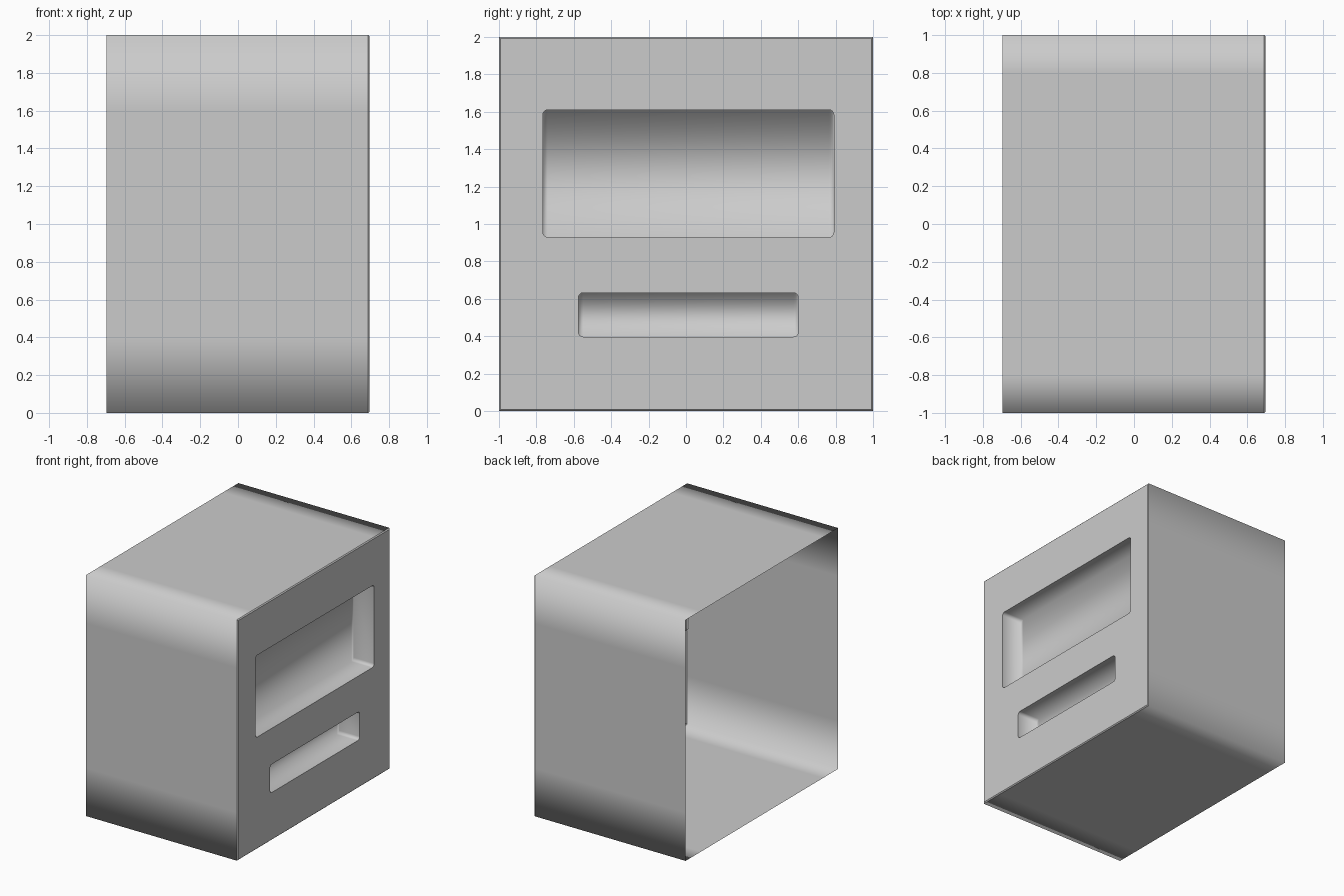
import bpy, bmesh, math

if "Cube" in bpy.data.objects:
    bpy.data.objects.remove(bpy.data.objects["Cube"])

HALF_X = 0.697      # half depth of the housing
BEVEL = 0.008       # tiny chamfer around the front panel
DEPTH = 0.19        # depth of the recesses


def make_object(name, bm):
    mesh = bpy.data.meshes.new(name)
    bm.to_mesh(mesh)
    bm.free()
    ob = bpy.data.objects.new(name, mesh)
    bpy.context.collection.objects.link(ob)
    return ob


def ring(bm, pts, x):
    return [bm.verts.new((x, y, z)) for y, z in pts]


def bridge(bm, a, b, smooth=True):
    n = len(a)
    for i in range(n):
        f = bm.faces.new((a[i], a[(i + 1) % n], b[(i + 1) % n], b[i]))
        f.smooth = smooth


def loop_edges(bm, verts):
    n = len(verts)
    return [bm.edges.get((verts[i], verts[(i + 1) % n]))
            or bm.edges.new((verts[i], verts[(i + 1) % n])) for i in range(n)]


def rounded_rect(y0, y1, z0, z1, r, seg=4):
    # starts at the lower left, ends at the upper left: point i mirrors point n-1-i
    pts = []
    for cy, cz, start in ((y0 + r, z0 + r, 180), (y1 - r, z0 + r, 270),
                          (y1 - r, z1 - r, 0), (y0 + r, z1 - r, 90)):
        for k in range(seg + 1):
            a = math.radians(start + 90 * k / seg)
            pts.append((cy + r * math.cos(a), cz + r * math.sin(a)))
    return pts


# Housing: thin open-backed sleeve with soft shading towards its corners
bm = bmesh.new()
profile = [(-1, 0), (-0.8, 0), (0.8, 0), (1, 0), (1, 0.4), (1, 1.6),
           (1, 2), (0.8, 2), (-0.8, 2), (-1, 2), (-1, 1.6), (-1, 0.4)]
bridge(bm, ring(bm, profile, -HALF_X), ring(bm, profile, HALF_X - BEVEL))
for f in bm.faces:
    f.normal_update()
    c = f.calc_center_median()
    if f.normal.y * c.y + f.normal.z * (c.z - 1) < 0:
        f.normal_flip()
make_object("housing", bm)

# Front panel with two rounded recesses
bm = bmesh.new()
outer = [(-1, 0), (1, 0), (1, 2), (-1, 2)]
b = BEVEL
inner = [(-1 + b, b), (1 - b, b), (1 - b, 2 - b), (-1 + b, 2 - b)]
back, front = ring(bm, outer, HALF_X - b), ring(bm, inner, HALF_X)
bridge(bm, back, front, False)
rims = [ring(bm, rounded_rect(*r, 0.025), HALF_X)
        for r in ((-0.765, 0.79, 0.93, 1.61), (-0.575, 0.60, 0.397, 0.632))]
edges = loop_edges(bm, front)
for rim in rims:
    edges += loop_edges(bm, rim)
bmesh.ops.triangle_fill(bm, edges=edges, use_beauty=True, normal=(1, 0, 0))

# Recess walls and floors
for rim in rims:
    floor = [bm.verts.new((HALF_X - DEPTH, v.co.y, v.co.z)) for v in rim]
    bridge(bm, rim, floor)
    n = len(floor)
    for i in range(n // 2 - 1):
        f = bm.faces.new((floor[i], floor[i + 1], floor[n - 2 - i], floor[n - 1 - i]))
        f.smooth = True
bmesh.ops.recalc_face_normals(bm, faces=bm.faces[:])
if max(bm.faces, key=lambda f: f.calc_area()).normal.x < 0:
    bmesh.ops.reverse_faces(bm, faces=bm.faces[:])
make_object("front_panel", bm)
